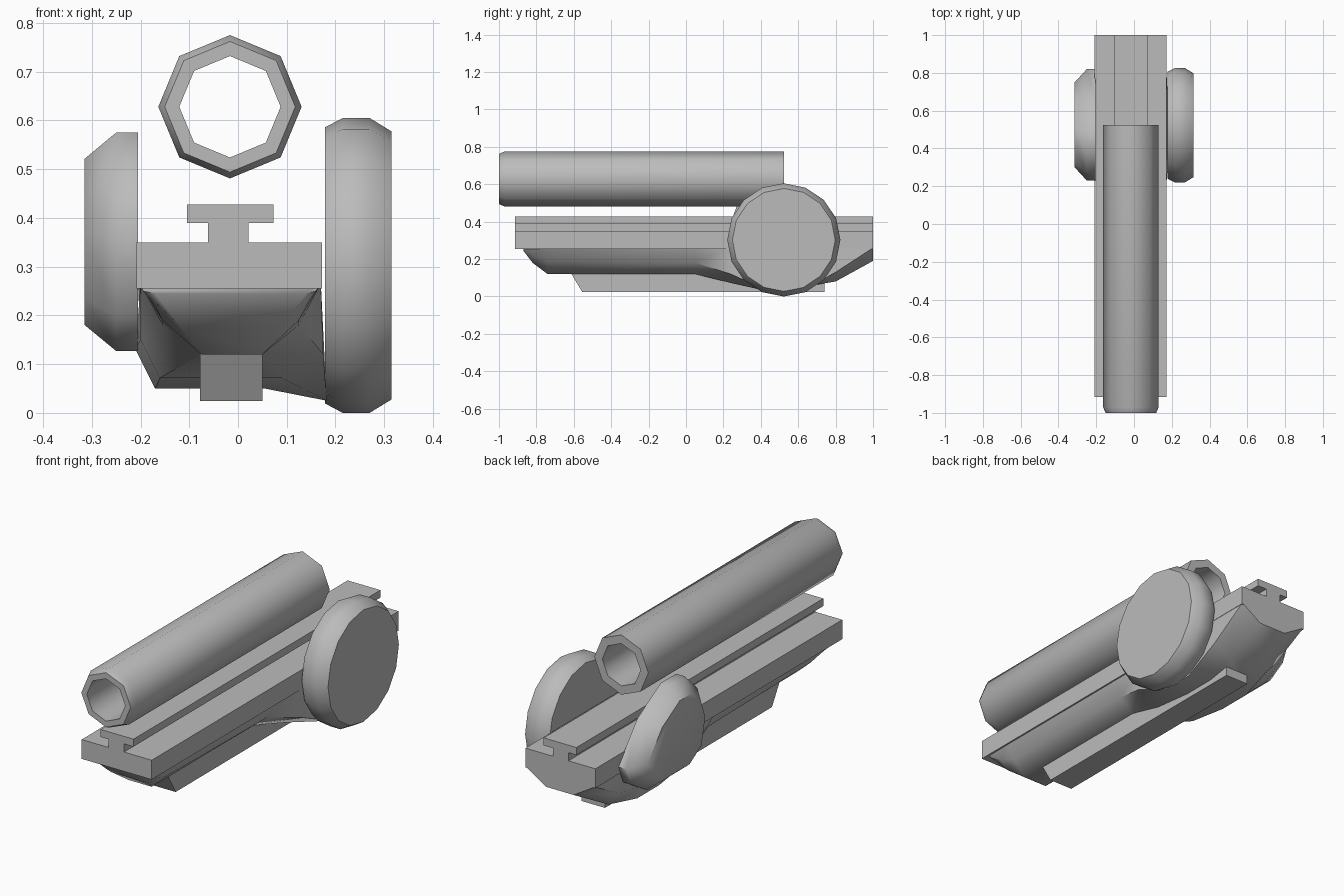
import bpy, bmesh, math
from mathutils import Vector

cube = bpy.data.objects.get("Cube")
if cube:
    bpy.data.objects.remove(cube, do_unlink=True)

grey = bpy.data.materials.new("plain grey")
grey.use_nodes = True
GREY = (0.5, 0.5, 0.5, 1)
grey.diffuse_color = GREY
grey.node_tree.nodes["Principled BSDF"].inputs["Base Color"].default_value = GREY


def loft(name, rings, smooth=0, closed=False):
    """Skin a series of equal-length point rings; cap the ends or join them."""
    bm = bmesh.new()
    rows = [[bm.verts.new(p) for p in ring] for ring in rings]
    pairs = list(zip(rows, rows[1:]))
    if closed:
        pairs.append((rows[-1], rows[0]))
    else:
        bm.faces.new(rows[0])
        bm.faces.new(rows[-1])
    for a, b in pairs:
        for i in range(len(a)):
            j = (i + 1) % len(a)
            bm.faces.new((a[i], a[j], b[j], b[i]))
    bmesh.ops.recalc_face_normals(bm, faces=bm.faces)
    mesh = bpy.data.meshes.new(name)
    bm.to_mesh(mesh)
    bm.free()
    mesh.materials.append(grey)
    obj = bpy.data.objects.new(name, mesh)
    bpy.context.collection.objects.link(obj)
    if smooth:
        bpy.ops.object.select_all(action="DESELECT")
        obj.select_set(True)
        bpy.context.view_layer.objects.active = obj
        bpy.ops.object.shade_smooth_by_angle(angle=math.radians(smooth))
    return obj


def box(name, x0, x1, y0, y1, z0, z1):
    return loft(name, [[(x0, y, z0), (x1, y, z0), (x1, y, z1), (x0, y, z1)]
                       for y in (y0, y1)])


def circle(n, r):
    return [(r * math.cos(math.tau * i / n), r * math.sin(math.tau * i / n))
            for i in range(n)]


# Hollow eight-sided tube with a chamfered front lip
tube_rings = [(-1, 0.104), (-1, 0.134), (-0.97, 0.147), (0.525, 0.147), (0.525, 0.104)]
loft("upper_tube", [[(a - 0.0165, y, b + 0.628) for a, b in circle(8, r)]
                    for y, r in tube_rings], 50, closed=True)

# Rail and deck
box("rail_cap", -0.105, 0.073, -0.915, 1, 0.39, 0.427)
box("rail_stem", -0.062, 0.022, -0.915, 1, 0.345, 0.395)
box("deck", -0.208, 0.172, -0.915, 1, 0.255, 0.35)

# Lower hull: side edges, then lower edges, at each station along y
stations = [
    # y, left x, z, right x, z, bottom left x, bottom right x, bottom z
    (-0.87, -0.195, 0.25, 0.16, 0.25, -0.17, 0.14, 0.245),
    (-0.82, -0.17, 0.22, 0.14, 0.22, -0.12, 0.09, 0.18),
    (-0.74, -0.155, 0.19, 0.125, 0.19, -0.075, 0.05, 0.12),
    (0.05, -0.155, 0.18, 0.125, 0.18, -0.075, 0.05, 0.12),
    (0.24, -0.2, 0.15, 0.175, 0.12, -0.16, 0.09, 0.072),
    (0.45, -0.21, 0.13, 0.182, 0.025, -0.17, 0.055, 0.05),
    (0.62, -0.21, 0.13, 0.182, 0.025, -0.17, 0.055, 0.05),
    (0.8, -0.2, 0.15, 0.172, 0.13, -0.14, 0.08, 0.08),
    (1, -0.205, 0.26, 0.17, 0.26, -0.09, 0.06, 0.19),
]
loft("lower_hull",
     [[(-0.2, y, 0.265), (lx, y, lz), (bl, y, bz), (br, y, bz), (rx, y, rz), (0.17, y, 0.265)]
      for y, lx, lz, rx, rz, bl, br, bz in stations], 45)

# Keel with a raked nose
keel = [(-0.615, 0.125), (-0.555, 0.024), (0.74, 0.024), (0.74, 0.125)]
loft("keel", [[(x, y, z) for y, z in keel] for x in (-0.078, 0.05)])

# Large round side disc
disc = [(0.178, 0.283), (0.215, 0.3025), (0.27, 0.3025), (0.315, 0.275)]
loft("left_disc", [[(x, a + 0.523, b + 0.3025) for a, b in circle(16, r)]
                   for x, r in disc], 50)

# Smaller side pod, sloping down towards the back
pod = [(0.23, 0.37), (0.27, 0.48), (0.37, 0.575), (0.49, 0.575), (0.67, 0.47),
       (0.82, 0.29), (0.78, 0.2), (0.66, 0.127), (0.39, 0.127), (0.27, 0.2)]
centre = Vector((0.525, 0.35))
pod_rings = []
for x, s in ((-0.205, 1), (-0.25, 1), (-0.315, 0.76)):
    pts = [centre + (Vector(p) - centre) * s for p in pod]
    pod_rings.append([(x, p.x, p.y) for p in pts])
loft("right_pod", pod_rings, 50)
